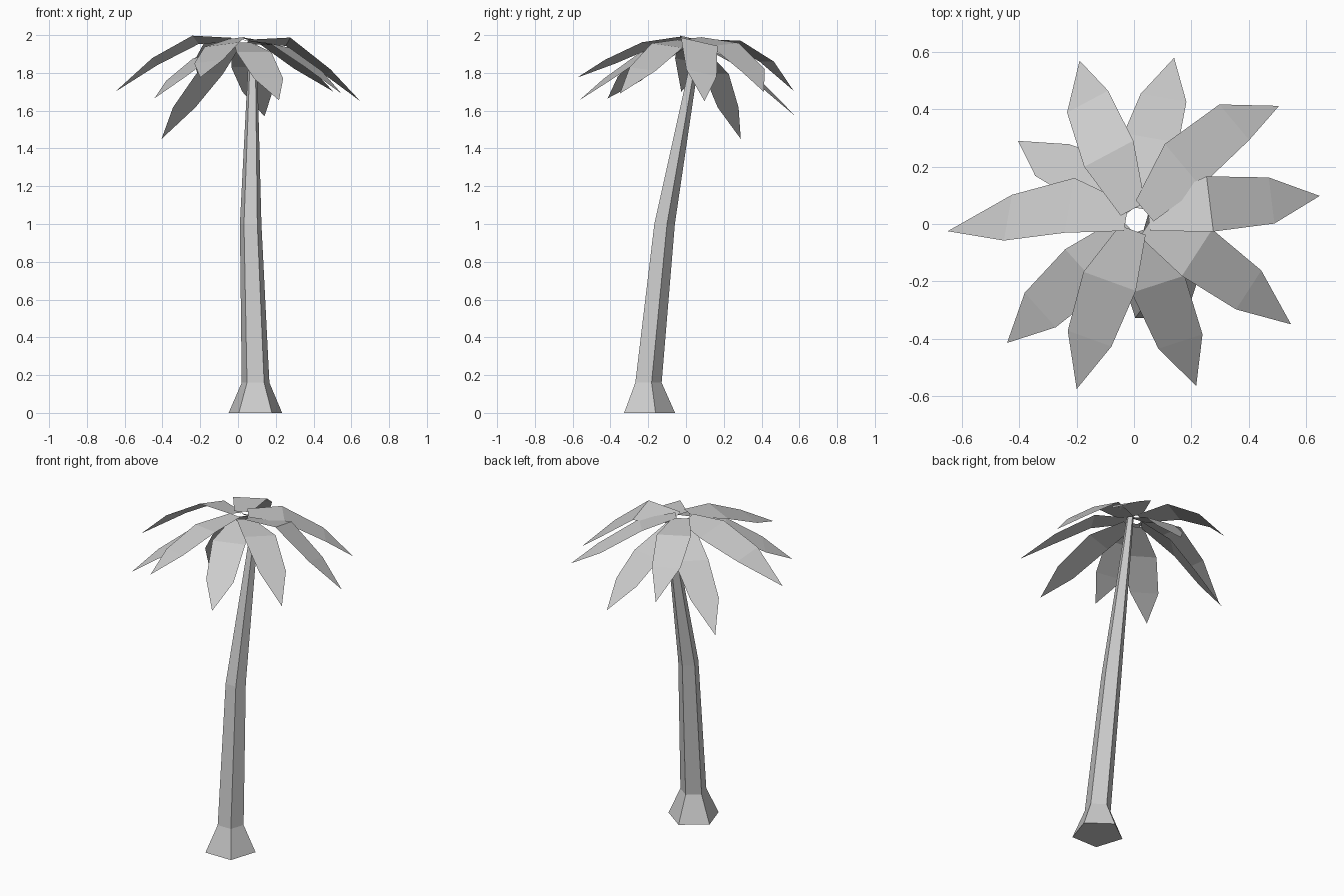
import bpy, math
from mathutils import Vector


def add_mesh(name, verts, faces):
    mesh = bpy.data.meshes.new(name)
    mesh.from_pydata([tuple(v) for v in verts], [], faces)
    mesh.update()
    obj = bpy.data.objects.new(name, mesh)
    bpy.context.collection.objects.link(obj)
    return obj


# Trunk: leaning five-sided tube through rings (x, y, z, radius)
rings = [(0.092, -0.207, 0.0, 0.149), (0.093, -0.206, 0.16, 0.077),
         (0.067, -0.119, 1.0, 0.06), (0.079, 0.06, 1.95, 0.021)]
N = 5
verts, faces = [], []
for x, y, z, r in rings:
    for i in range(N):
        a = math.radians(90 + 360 * i / N)
        verts.append((x + r * math.cos(a), y + r * math.sin(a), z))
for k in range(len(rings) - 1):
    for i in range(N):
        j = (i + 1) % N
        faces.append((k * N + i, k * N + j, (k + 1) * N + j, (k + 1) * N + i))
faces.append(tuple(reversed(range(N))))
faces.append(tuple(range(len(verts) - N, len(verts))))
add_mesh("trunk", verts, faces)

# Fronds: direction of the width in degrees, sideways tilt (rise of the left
# edge), height of the root, then the centre line: shoulder, outer bend, tip
fronds = [
    (80, .022, 1.975, (-.225, .065, 1.975), (-.44, .022, 1.86), (-.65, -.025, 1.70)),
    (28, 0, 1.98, (-.088, .245, 1.97), (-.162, .427, 1.86), (-.19, .57, 1.705)),
    (-10, 0, 1.96, (.06, .30, 1.83), (.103, .44, 1.70), (.14, .58, 1.57)),
    (130, .008, 1.985, (.17, .205, 1.95), (.35, .355, 1.815), (.506, .412, 1.70)),
    (97, -.022, 1.965, (.265, .07, 1.965), (.48, .082, 1.80), (.648, .098, 1.65)),
    (57, -.012, 1.97, (.22, -.10, 1.945), (.40, -.23, 1.82), (.548, -.35, 1.69)),
    (18, 0, 1.96, (.084, -.21, 1.91), (.162, -.41, 1.77), (.217, -.565, 1.655)),
    (-20, .012, 1.985, (-.085, -.20, 1.95), (-.155, -.40, 1.86), (-.20, -.576, 1.775)),
    (-48, .015, 1.96, (-.175, -.16, 1.89), (-.327, -.30, 1.77), (-.443, -.415, 1.665)),
    (43, 0, 1.95, (-.15, .16, 1.795), (-.285, .223, 1.617), (-.405, .29, 1.45)),
]
crown = Vector((0.012, 0.015, 0))
for n, (ang, tilt, root_z, shoulder, bend, tip) in enumerate(fronds, 1):
    a = math.radians(ang)
    side = Vector((math.cos(a), math.sin(a), 0))
    out = (Vector(shoulder) - crown).to_2d().normalized()
    # keep the left edge on the same side for every frond
    if out.x * side.y - out.y * side.x < 0:
        side = -side
    side.z = tilt / 0.097
    root = crown + Vector((out.x * 0.04, out.y * 0.04, root_z))
    verts = []
    for c, half in ((root, 0.048), (shoulder, 0.097), (bend, 0.081)):
        verts += [Vector(c) - side * half, Vector(c) + side * half]
    verts.append(Vector(tip))
    add_mesh(f"frond_{n}", verts, [(0, 2, 3, 1), (2, 4, 5, 3), (4, 6, 5)])
